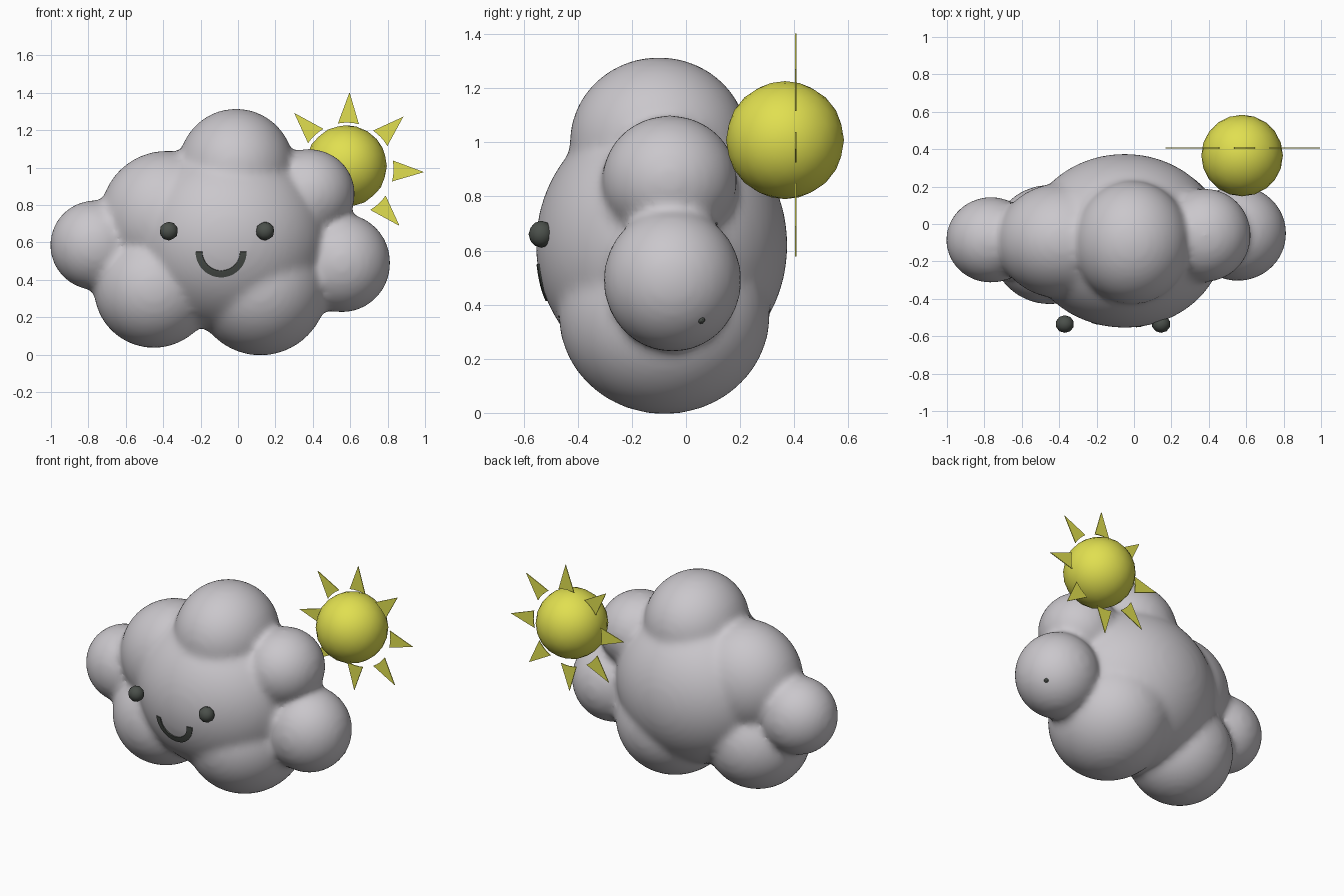
import bpy, bmesh, math
from mathutils import Vector

if "Cube" in bpy.data.objects:
    bpy.data.objects.remove(bpy.data.objects["Cube"])


def material(name, rgb):
    m = bpy.data.materials.new(name)
    m.diffuse_color = (*rgb, 1)
    m.use_nodes = True
    m.node_tree.nodes["Principled BSDF"].inputs["Base Color"].default_value = m.diffuse_color
    return m


GREY = material("cloud_grey", (0.59, 0.57, 0.60))
YELLOW = material("sun_yellow", (0.75, 0.74, 0.08))
DARK = material("face_dark", (0.07, 0.08, 0.07))


def add_object(name, bm, mat, smooth=False):
    bmesh.ops.recalc_face_normals(bm, faces=bm.faces)
    me = bpy.data.meshes.new(name)
    bm.to_mesh(me)
    bm.free()
    me.materials.append(mat)
    for p in me.polygons:
        p.use_smooth = smooth
    ob = bpy.data.objects.new(name, me)
    bpy.context.collection.objects.link(ob)
    return ob


def add_ball(bm, centre, radii, subdiv):
    verts = bmesh.ops.create_icosphere(bm, subdivisions=subdiv, radius=1)["verts"]
    for v in verts:
        v.co = Vector(c + r * k for c, r, k in zip(centre, radii, v.co))


# Cloud: overlapping puffs fused and softened
PUFFS = [
    ((-0.05, -0.09, 0.62), (0.53, 0.465, 0.50)),   # body
    ((-0.01, -0.10, 1.00), (0.31, 0.33, 0.315)),   # top
    ((-0.38, -0.09, 0.74), (0.355, 0.31, 0.35)),   # upper left
    ((-0.45, -0.11, 0.35), (0.32, 0.32, 0.315)),   # lower left
    ((-0.765, -0.085, 0.585), (0.24, 0.23, 0.24)),  # far left
    ((0.38, -0.06, 0.86), (0.245, 0.25, 0.24)),    # upper right
    ((0.555, -0.05, 0.49), (0.26, 0.255, 0.265)),  # far right
    ((0.12, -0.08, 0.36), (0.36, 0.39, 0.365)),    # bottom
]
bm = bmesh.new()
for centre, radii in PUFFS:
    add_ball(bm, centre, radii, 5)
cloud = add_object("cloud", bm, GREY, True)
remesh = cloud.modifiers.new("fuse", 'REMESH')
remesh.mode = 'VOXEL'
remesh.voxel_size = 0.02
remesh.use_smooth_shade = True
soften = cloud.modifiers.new("soften", 'SMOOTH')
soften.factor = 0.5
soften.iterations = 14

# Eyes
for side, x in (("left", -0.37), ("right", 0.145)):
    bm = bmesh.new()
    add_ball(bm, (x, -0.535, 0.66), (0.05, 0.047, 0.05), 2)
    add_object(side + "_eye", bm, DARK, True)

# Smile: half ring laid onto the cloud front
bm = bmesh.new()
STEPS, ACROSS = 24, 3
grid = []
for i in range(STEPS + 1):
    a = math.pi * (1 + i / STEPS)
    radii = [0.100 + 0.035 * j / ACROSS for j in range(ACROSS + 1)]
    grid.append([bm.verts.new((-0.09 + r * math.cos(a), -0.9, 0.55 + r * math.sin(a)))
                 for r in radii])
for a, b in zip(grid, grid[1:]):
    for j in range(ACROSS):
        bm.faces.new((a[j], a[j + 1], b[j + 1], b[j]))
smile = add_object("smile", bm, DARK)
wrap = smile.modifiers.new("lay_on_cloud", 'SHRINKWRAP')
wrap.target = cloud
wrap.wrap_method = 'PROJECT'
wrap.use_project_y = True
wrap.use_project_z = False
wrap.use_positive_direction = True
wrap.use_negative_direction = False
wrap.wrap_mode = 'ABOVE_SURFACE'
wrap.offset = 0.004
thick = smile.modifiers.new("thickness", 'SOLIDIFY')
thick.thickness = 0.006
thick.offset = 0

# Small dark spot on the far right puff
bm = bmesh.new()
add_ball(bm, (0.73, 0.055, 0.345), (0.016, 0.016, 0.016), 2)
add_object("puff_spot", bm, DARK)

# Sun ball
bm = bmesh.new()
add_ball(bm, (0.578, 0.366, 1.008), (0.218, 0.218, 0.218), 3)
add_object("sun", bm, YELLOW, True)

# Sun rays: eight thin wedges with rounded bases
bm = bmesh.new()
for k in range(8):
    mid = math.radians(45 * k - 2)
    outline = [(0.413, mid)] + [(0.25, mid + math.radians(d)) for d in (13, 6.5, 0, -6.5, -13)]
    rings = [[bm.verts.new((0.582 + r * math.cos(a), y, 0.99 + r * math.sin(a)))
              for r, a in outline] for y in (0.403, 0.408)]
    front, back = rings
    bm.faces.new(front)
    bm.faces.new(back[::-1])
    for i in range(len(front)):
        j = (i + 1) % len(front)
        bm.faces.new((front[i], back[i], back[j], front[j]))
add_object("sun_rays", bm, YELLOW)
